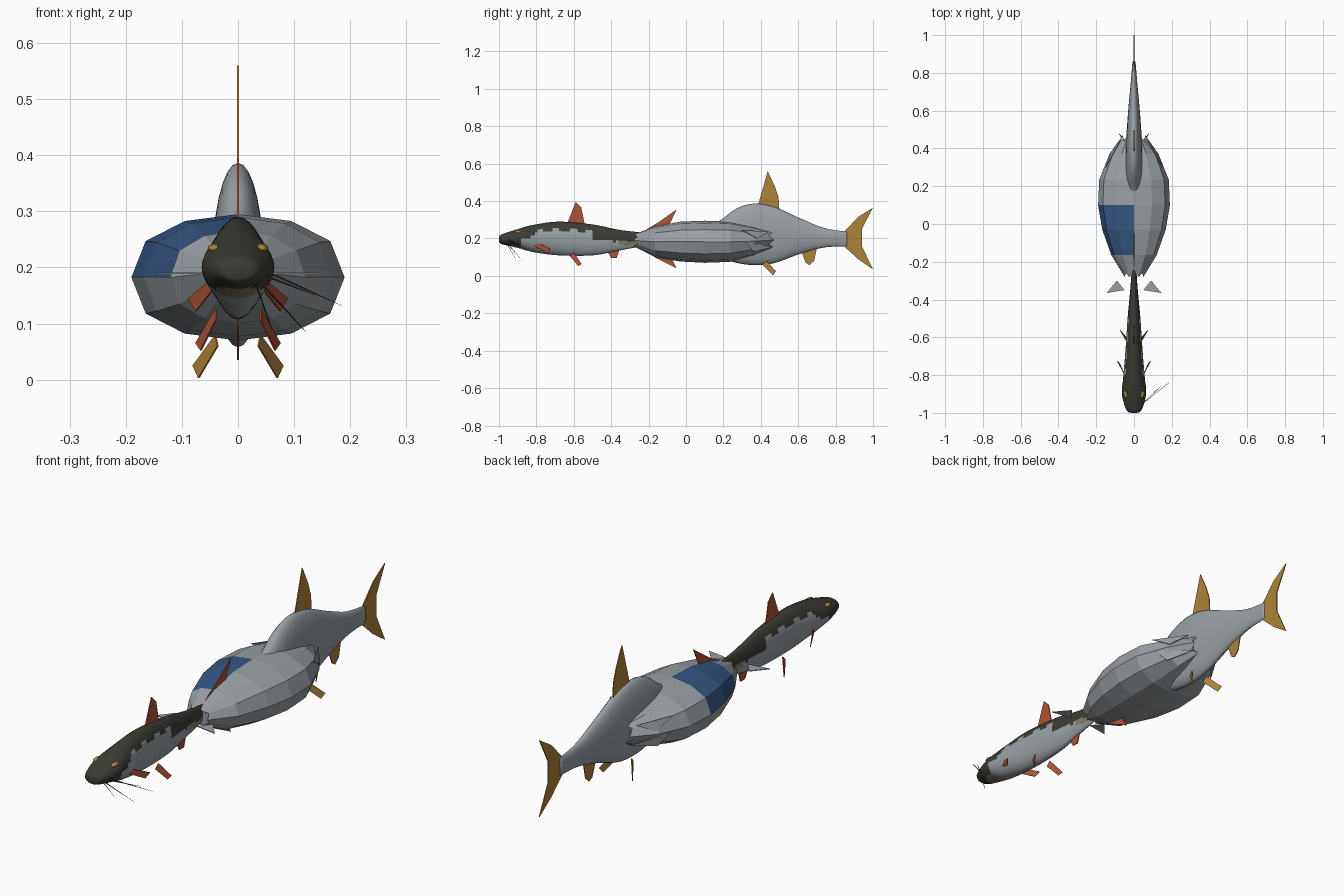
import bpy, bmesh, math
from mathutils import Vector

if "Cube" in bpy.data.objects:
    bpy.data.objects.remove(bpy.data.objects["Cube"])


def material(name, rgb):
    m = bpy.data.materials.new(name)
    m.use_nodes = True
    m.diffuse_color = (*rgb, 1)
    bsdf = next(n for n in m.node_tree.nodes if n.type == 'BSDF_PRINCIPLED')
    bsdf.inputs["Base Color"].default_value = (*rgb, 1)
    return m


GREY = material("silver grey", (0.32, 0.35, 0.37))
DARK = material("dark olive", (0.045, 0.045, 0.035))
BLUE = material("deep blue", (0.035, 0.095, 0.23))
RUST = material("rust orange", (0.42, 0.09, 0.04))
GOLD = material("ochre gold", (0.42, 0.23, 0.04))
TAN = material("muted tan", (0.24, 0.20, 0.14))


def finish(bm, name, mats, smooth=False):
    bmesh.ops.recalc_face_normals(bm, faces=bm.faces)
    mesh = bpy.data.meshes.new(name)
    bm.to_mesh(mesh)
    bm.free()
    for m in mats:
        mesh.materials.append(m)
    for p in mesh.polygons:
        p.use_smooth = smooth
    ob = bpy.data.objects.new(name, mesh)
    bpy.context.collection.objects.link(ob)
    return ob


def loft(name, rings, mats, rule, smooth):
    """Skin a list of vertex rings, cap both ends and colour faces by rule."""
    bm = bmesh.new()
    loops = [[bm.verts.new(p) for p in ring] for ring in rings]
    n = len(rings[0])
    for a, b in zip(loops, loops[1:]):
        for i in range(n):
            j = (i + 1) % n
            bm.faces.new((a[i], a[j], b[j], b[i]))
    bm.faces.new(loops[0])
    bm.faces.new(loops[-1])
    for f in bm.faces:
        f.material_index = rule(f.calc_center_median())
    return finish(bm, name, mats, smooth)


def spline(rows, steps):
    """Catmull-Rom interpolation of profile rows."""
    ext = [rows[0]] + rows + [rows[-1]]
    out = []
    for k in range(1, len(ext) - 2):
        a, b, c, d = (Vector(r) for r in ext[k - 1:k + 3])
        for s in range(steps):
            t = s / steps
            out.append(b + (c - a) * t / 2 + (a * 2 - b * 5 + c * 4 - d) * t * t / 2
                       + (b * 3 - a - c * 3 + d) * t ** 3 / 2)
    return out + [Vector(rows[-1])]


def section(y, w, top, bot, n, power=1.0):
    mid, half = (top + bot) / 2, (top - bot) / 2
    pts = []
    for i in range(n):
        a = 2 * math.pi * i / n
        s = math.sin(a)
        pts.append((w * math.cos(a), y, mid + half * math.copysign(abs(s) ** power, s)))
    return pts


def fish(name, rows, mats, rule):
    rings = [section(*r, 28) for r in spline(rows, 9)]
    return loft(name, rings, mats, rule, True)


def plate(name, pts, mat, thick=0.004):
    bm = bmesh.new()
    bm.faces.new([bm.verts.new(p) for p in pts])
    ob = finish(bm, name, [mat])
    mod = ob.modifiers.new("thickness", 'SOLIDIFY')
    mod.thickness = thick
    mod.offset = 0
    return ob


def mid_fin(name, mat, yz):
    plate(name, [(0, y, z) for y, z in yz], mat)


def paired_fin(name, mat, pts):
    for side, sx in (("left", 1), ("right", -1)):
        plate(f"{side}_{name}", [(sx * x, y, z) for x, y, z in pts], mat, 0.003)


# Front fish: dark back and head over a pale belly (y, half width, top, bottom)
front_rows = [(-1.0, 0.012, 0.205, 0.185), (-0.985, 0.04, 0.222, 0.17),
              (-0.9, 0.064, 0.25, 0.15), (-0.82, 0.058, 0.272, 0.128),
              (-0.68, 0.046, 0.29, 0.11), (-0.5, 0.034, 0.275, 0.11),
              (-0.36, 0.021, 0.247, 0.135), (-0.24, 0.012, 0.232, 0.158)]


def front_colour(c):
    wobble = 0.006 * math.sin(c.y * 70)
    if c.y < -0.88:
        return 1 if c.z > 0.163 else 2
    if c.y < -0.78:
        edge = 0.19 + (c.y + 0.88) * 0.5
    elif c.y < -0.5:
        edge = 0.243
    else:
        edge = 0.19
        if c.y > -0.36 and c.z < edge + wobble and c.z > 0.165:
            return 2
    return 1 if c.z > edge + wobble else 0


fish("front_fish_body", front_rows, [GREY, DARK, TAN], front_colour)
mid_fin("front_dorsal_fin", RUST, [(-0.635, 0.28), (-0.59, 0.395), (-0.56, 0.365), (-0.54, 0.27)])
mid_fin("front_anal_fin", RUST, [(-0.42, 0.13), (-0.4, 0.095), (-0.37, 0.095), (-0.355, 0.145)])
mid_fin("front_tail_fin", RUST, [(-0.25, 0.225), (-0.15, 0.285), (-0.05, 0.355), (-0.1, 0.25),
                                 (-0.1, 0.14), (-0.05, 0.04), (-0.16, 0.095), (-0.25, 0.16)])
paired_fin("pectoral_fin", RUST, [(0.045, -0.81, 0.16), (0.052, -0.79, 0.175),
                                  (0.088, -0.725, 0.145), (0.075, -0.74, 0.122)])
paired_fin("front_pelvic_fin", RUST, [(0.04, -0.62, 0.105), (0.04, -0.6, 0.125),
                                      (0.075, -0.56, 0.065), (0.066, -0.575, 0.052)])

# Eyes lying flat on the head
for side, sx in (("left", 1), ("right", -1)):
    bm = bmesh.new()
    bmesh.ops.create_uvsphere(bm, u_segments=12, v_segments=8, radius=1)
    for v in bm.verts:
        v.co = Vector((sx * 0.042 + v.co.x * 0.012, -0.9 + v.co.y * 0.022, 0.234 + v.co.z * 0.008))
    finish(bm, f"{side}_eye", [GOLD], True)

# Whiskers, thin upright blades
for i, (root, tip) in enumerate([((0.03, -0.965, 0.205), (0.185, -0.84, 0.132)),
                                 ((0.03, -0.965, 0.195), (0.14, -0.86, 0.15)),
                                 ((0.035, -0.96, 0.182), (0.12, -0.88, 0.086)),
                                 ((0.03, -0.96, 0.178), (0.06, -0.91, 0.09))]):
    a, b = Vector(root), Vector(tip)
    plate(f"whisker_{i + 1}", [a, b, a - Vector((0, 0, 0.005))], DARK, 0.002)

# Middle body: twelve-sided faceted hull with ragged ends
hull_rows = [(-0.26, 0.05, 0.225, 0.155), (-0.165, 0.12, 0.265, 0.1),
             (-0.03, 0.168, 0.29, 0.077), (0.1, 0.19, 0.295, 0.07),
             (0.235, 0.184, 0.29, 0.075), (0.37, 0.13, 0.262, 0.11),
             (0.44, 0.06, 0.235, 0.15)]
hull = [section(*r, 12, 0.8) for r in hull_rows]
for ring, jag in ((hull[0], -0.02), (hull[-1], 0.03)):
    for i in range(0, 12, 2):
        x, y, z = ring[i]
        ring[i] = (x, y + jag, z)
loft("faceted_body", hull, [GREY, BLUE],
     lambda c: int(c.x < 0 and c.z > 0.19 and -0.165 < c.y < 0.1), False)

# Ragged side flaps at the back of the hull
paired_fin("rear_upper_flap", GREY, [(0.15, 0.3, 0.245), (0.07, 0.445, 0.235), (0.12, 0.38, 0.2)])
paired_fin("rear_lower_flap", GREY, [(0.15, 0.32, 0.18), (0.06, 0.47, 0.155), (0.12, 0.36, 0.13)])

# Loose flat splinters ahead of the hull
paired_fin("splinter", GREY, [(0.09, -0.3, 0.19), (0.145, -0.365, 0.19), (0.05, -0.35, 0.19)])

# Rear fish emerging from the hull
rear_rows = [(0.06, 0.012, 0.225, 0.165), (0.12, 0.03, 0.265, 0.13),
             (0.19, 0.041, 0.302, 0.095), (0.27, 0.045, 0.36, 0.07),
             (0.36, 0.044, 0.386, 0.058), (0.47, 0.04, 0.37, 0.068),
             (0.61, 0.03, 0.308, 0.118), (0.74, 0.018, 0.256, 0.152),
             (0.86, 0.008, 0.236, 0.158)]
fish("rear_fish_body", rear_rows, [GREY], lambda c: 0)
mid_fin("rear_dorsal_fin", GOLD, [(0.38, 0.36), (0.437, 0.56), (0.475, 0.48), (0.495, 0.42), (0.5, 0.34)])
mid_fin("rear_anal_fin", GOLD, [(0.615, 0.135), (0.64, 0.07), (0.66, 0.058), (0.685, 0.08), (0.7, 0.15)])
mid_fin("rear_tail_fin", GOLD, [(0.845, 0.235), (0.92, 0.315), (1.0, 0.365), (0.94, 0.25),
                                (0.94, 0.16), (1.0, 0.035), (0.92, 0.09), (0.845, 0.158)])
paired_fin("rear_pelvic_fin", GOLD, [(0.036, 0.41, 0.06), (0.04, 0.43, 0.08),
                                     (0.08, 0.48, 0.025), (0.07, 0.465, 0.003)])
